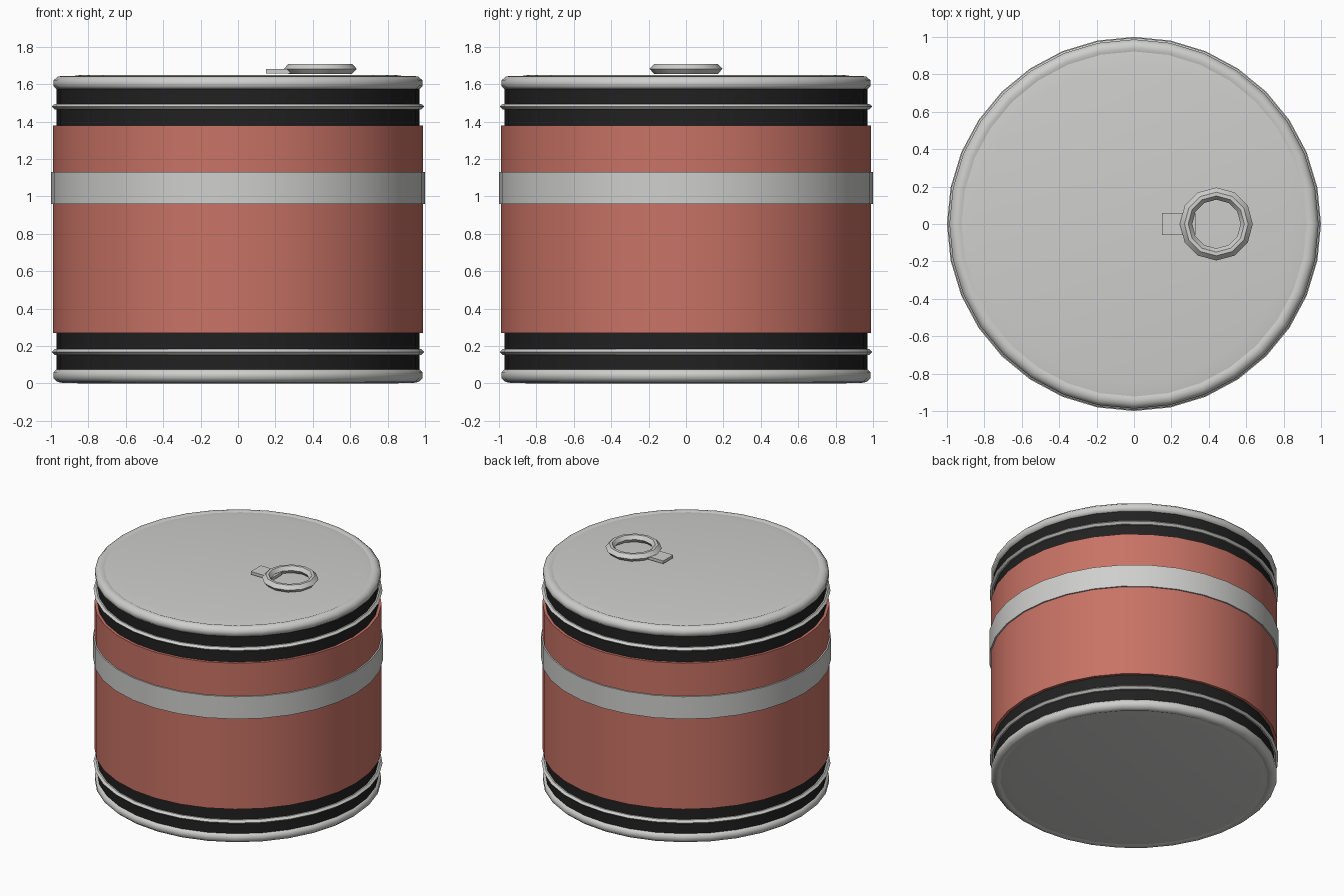
import bpy, bmesh
from math import cos, sin, pi, radians

cube = bpy.data.objects.get("Cube")
if cube:
    bpy.data.objects.remove(cube, do_unlink=True)


def material(name, rgb):
    mat = bpy.data.materials.new(name)
    mat.use_nodes = True
    mat.diffuse_color = (*rgb, 1)
    mat.node_tree.nodes["Principled BSDF"].inputs["Base Color"].default_value = (*rgb, 1)
    return mat


METAL = material("light grey metal", (0.62, 0.62, 0.61))
RED = material("brick red", (0.58, 0.17, 0.13))
BLACK = material("black", (0.015, 0.015, 0.015))


def finish(name, bm, mat, angle=40):
    bmesh.ops.recalc_face_normals(bm, faces=bm.faces)
    mesh = bpy.data.meshes.new(name)
    bm.to_mesh(mesh)
    bm.free()
    mesh.materials.append(mat)
    obj = bpy.data.objects.new(name, mesh)
    bpy.context.collection.objects.link(obj)
    bpy.ops.object.select_all(action="DESELECT")
    obj.select_set(True)
    bpy.context.view_layer.objects.active = obj
    bpy.ops.object.shade_smooth_by_angle(angle=radians(angle))
    return obj


def lathe(name, profile, mat, closed=False, segments=32, angle=40, x=0):
    """Revolve (radius, height) points; open profiles are capped at both ends."""
    bm = bmesh.new()
    rings = []
    for r, z in profile:
        rings.append([bm.verts.new((x + r * cos(2 * pi * i / segments),
                                    r * sin(2 * pi * i / segments), z))
                      for i in range(segments)])
    pairs = list(zip(rings, rings[1:]))
    if closed:
        pairs.append((rings[-1], rings[0]))
    else:
        bm.faces.new(rings[0])
        bm.faces.new(rings[-1])
    for a, b in pairs:
        for i in range(segments):
            j = (i + 1) % segments
            bm.faces.new((a[i], a[j], b[j], b[i]))
    return finish(name, bm, mat, angle)


# Body, coloured sleeve and middle stripe
lathe("body", [(0.97, 0.04), (0.97, 1.61)], BLACK)
lathe("sleeve", [(0.99, 0.27), (0.99, 1.38)], RED)
lathe("stripe", [(1.0, 0.96), (1.0, 1.13)], METAL)

# Lid, rim and thin bead, mirrored between top and bottom
RIM = [(0.94, 1.57), (0.97, 1.573), (0.987, 1.59), (0.987, 1.62),
       (0.965, 1.64), (0.94, 1.645), (0.915, 1.635), (0.91, 1.6)]
BEAD = [(0.96, 1.495), (0.98, 1.495), (0.996, 1.48), (0.98, 1.465), (0.96, 1.465)]
LID = [(0.93, 1.6), (0.93, 1.637), (0.85, 1.648)]
for side, flip in (("top", False), ("bottom", True)):
    place = lambda pts: [(r, 1.648 - z if flip else z) for r, z in pts]
    lathe(side + "_rim", place(RIM), METAL, closed=True, angle=60)
    lathe(side + "_bead", place(BEAD), METAL, closed=True)
    lathe(side + "_lid", place(LID), METAL)

# Pull ring and its tab
lathe("pull_ring", [(0.195, 1.682), (0.17, 1.709), (0.15, 1.709),
                    (0.13, 1.682), (0.15, 1.655), (0.17, 1.655)],
      METAL, closed=True, segments=12, angle=30, x=0.44)
bm = bmesh.new()
bmesh.ops.create_cube(bm, size=1)
for v in bm.verts:
    v.co = (0.24 + v.co.x * 0.18, v.co.y * 0.12, 1.669 + v.co.z * 0.022)
finish("pull_tab", bm, METAL)
